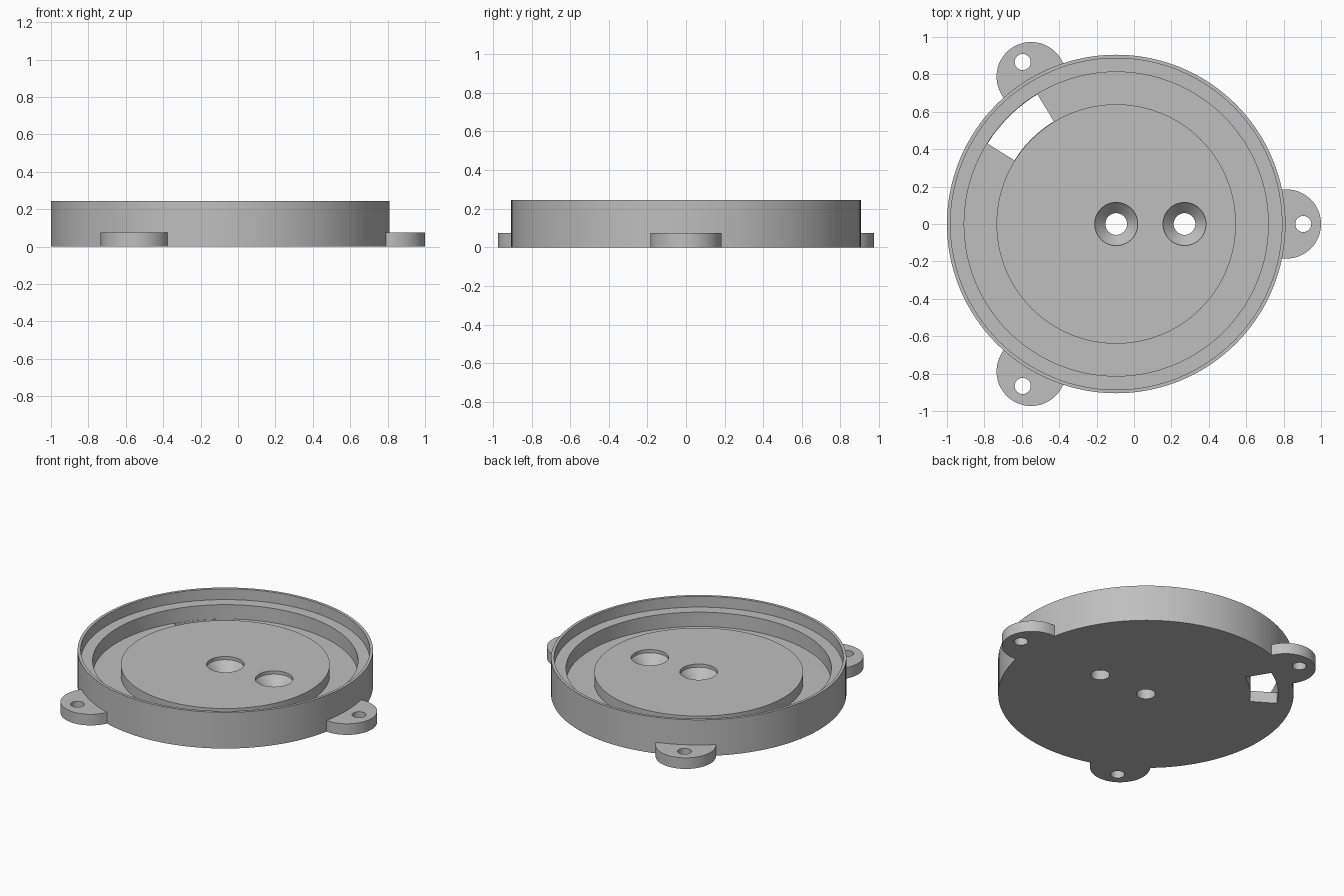
import bpy, bmesh
from math import cos, sin, pi, radians
from mathutils import Matrix, Vector

cube = bpy.data.objects.get("Cube")
if cube:
    bpy.data.objects.remove(cube, do_unlink=True)

CENTRE = Vector((-0.095, 0, 0))
RADIUS, HEIGHT, FLOOR = 0.905, 0.245, 0.075
RIM_IN, LEDGE_IN, DISC = 0.886, 0.813, 0.64
LEDGE_Z, DISC_Z = 0.172, 0.147

grey = bpy.data.materials.new("plain grey")
grey.use_nodes = True
colour = (0.52, 0.52, 0.52, 1)
grey.diffuse_color = colour
grey.node_tree.nodes["Principled BSDF"].inputs["Base Color"].default_value = colour


def finish(name, bm, location):
    bmesh.ops.remove_doubles(bm, verts=bm.verts, dist=1e-5)
    bmesh.ops.recalc_face_normals(bm, faces=bm.faces)
    mesh = bpy.data.meshes.new(name)
    bm.to_mesh(mesh)
    bm.free()
    mesh.materials.append(grey)
    obj = bpy.data.objects.new(name, mesh)
    obj.location = location
    bpy.context.collection.objects.link(obj)
    return obj


def lathe(name, profile, location, steps=128):
    """Revolve a radius/height profile around z."""
    bm = bmesh.new()
    verts = [bm.verts.new((r, 0, z)) for r, z in profile]
    edges = [bm.edges.new(pair) for pair in zip(verts, verts[1:])]
    bmesh.ops.spin(bm, geom=verts + edges, axis=(0, 0, 1), cent=(0, 0, 0),
                   angle=2 * pi, steps=steps, use_merge=True)
    return finish(name, bm, location)


def prism(name, outline, bottom, top, location):
    """Extrude a flat outline upwards."""
    bm = bmesh.new()
    face = bm.faces.new([bm.verts.new((x, y, bottom)) for x, y in outline])
    result = bmesh.ops.extrude_face_region(bm, geom=[face])
    moved = [v for v in result["geom"] if isinstance(v, bmesh.types.BMVert)]
    bmesh.ops.translate(bm, verts=moved, vec=(0, 0, top - bottom))
    return finish(name, bm, location)


def arc(radius, start, end, steps, x=0):
    angles = [radians(start + (end - start) * i / steps) for i in range(steps + 1)]
    return [(x + radius * cos(a), radius * sin(a)) for a in angles]


def combine(target, other, operation):
    """Apply a boolean and discard the helper."""
    other.hide_render = True
    mod = target.modifiers.new(operation.lower(), "BOOLEAN")
    mod.operation, mod.object, mod.solver = operation, other, "EXACT"
    bpy.context.view_layer.objects.active = target
    bpy.ops.object.modifier_apply(modifier=mod.name)
    bpy.data.objects.remove(other, do_unlink=True)


# Round housing with rim, ledge, channel and raised centre
housing = lathe("round_housing", [
    (0, 0), (RADIUS, 0), (RADIUS, HEIGHT), (RIM_IN, HEIGHT), (RIM_IN, LEDGE_Z),
    (LEDGE_IN, LEDGE_Z), (LEDGE_IN, FLOOR), (DISC, FLOOR), (DISC, DISC_Z),
    (0, DISC_Z)], CENTRE)

# Three mounting ears, each with a screw hole
for angle in (0, 120, 240):
    turn = Matrix.Rotation(radians(angle), 4, "Z")
    outline = [(0.86, -0.185)] + arc(0.185, -90, 90, 32, x=0.91) + [(0.86, 0.185)]
    ear = prism("mounting_ear", outline, 0, FLOOR, CENTRE)
    ear.data.transform(turn)
    combine(housing, ear, "UNION")
    hole = prism("ear_hole", arc(0.043, 0, 345, 23), -0.1, 0.15,
                 CENTRE + turn @ Vector((1.0, 0, 0)))
    combine(housing, hole, "DIFFERENCE")

# Two countersunk holes in the raised centre
for x in (CENTRE.x, 0.27):
    sink = lathe("countersink", [(0, -0.1), (0.058, -0.1), (0.058, 0.065),
                                 (0.115, 0.125), (0.115, 0.3), (0, 0.3)],
                 (x, 0, 0), steps=64)
    combine(housing, sink, "DIFFERENCE")

# Cable slot through the channel floor
sector = arc(LEDGE_IN - 0.002, 121.3, 148, 12) + arc(DISC + 0.002, 148, 121.3, 12)
combine(housing, prism("slot", sector, -0.1, 0.11, CENTRE), "DIFFERENCE")

bpy.ops.object.select_all(action="DESELECT")
housing.select_set(True)
bpy.context.view_layer.objects.active = housing
bpy.ops.object.shade_smooth_by_angle(angle=radians(30))
